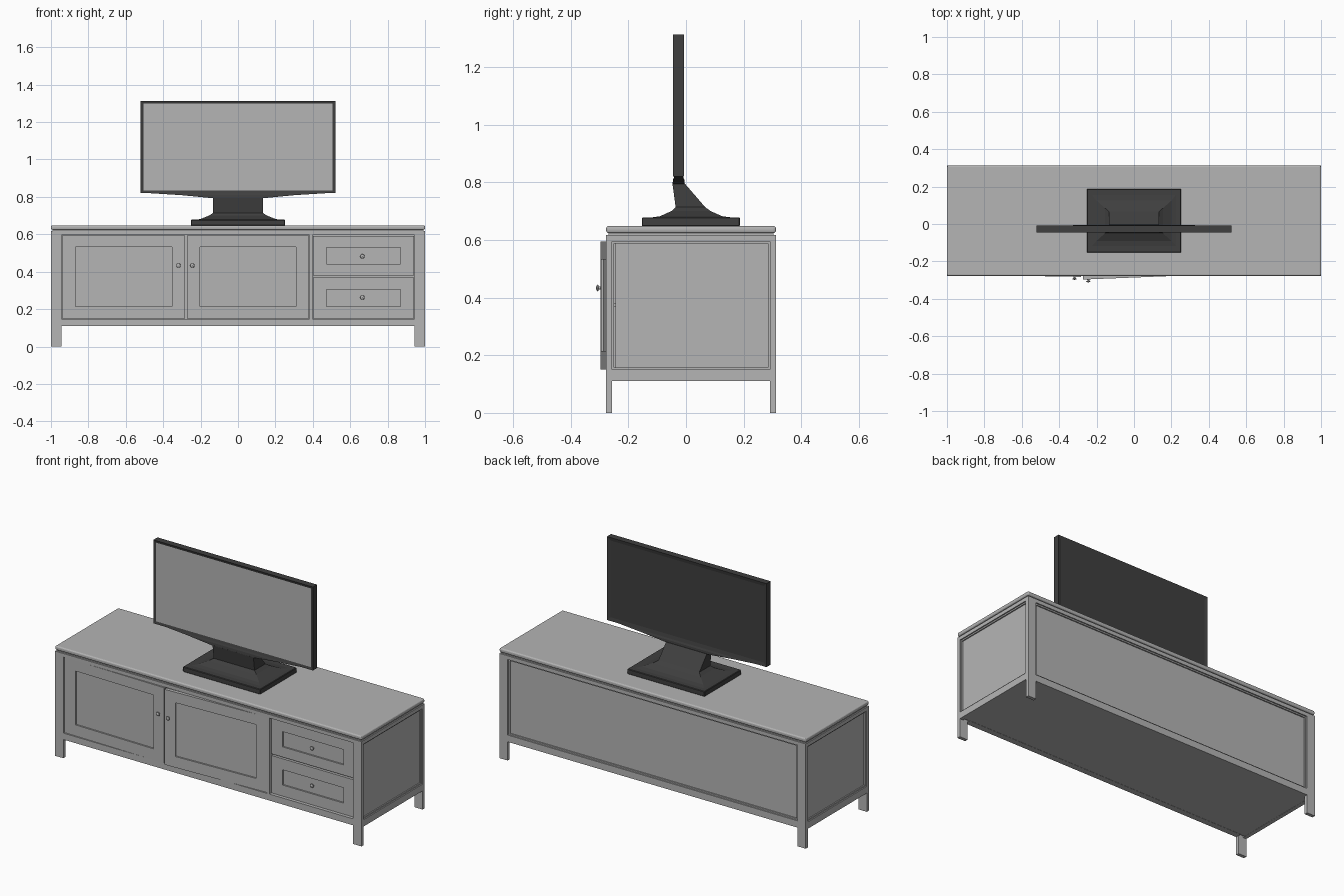
import bpy, bmesh, math
from mathutils import Matrix, Vector

if "Cube" in bpy.data.objects:
    bpy.data.objects.remove(bpy.data.objects["Cube"])


def material(name, v):
    m = bpy.data.materials.new(name)
    m.diffuse_color = (v, v, v, 1)
    m.use_nodes = True
    m.node_tree.nodes["Principled BSDF"].inputs["Base Color"].default_value = m.diffuse_color
    return m


GREY = material("light_grey", 0.46)
DARK = material("charcoal", 0.05)


def finish(name, bm, *mats):
    bmesh.ops.recalc_face_normals(bm, faces=bm.faces)
    me = bpy.data.meshes.new(name)
    bm.to_mesh(me)
    bm.free()
    for m in mats:
        me.materials.append(m)
    ob = bpy.data.objects.new(name, me)
    bpy.context.collection.objects.link(ob)
    return ob


def boxes(name, items, mat=GREY):
    """One object from boxes given as (x0, x1, y0, y1, z0, z1)."""
    bm = bmesh.new()
    for x0, x1, y0, y1, z0, z1 in items:
        mid = Matrix.Translation(((x0 + x1) / 2, (y0 + y1) / 2, (z0 + z1) / 2))
        size = Matrix.Diagonal((x1 - x0, y1 - y0, z1 - z0, 1))
        bmesh.ops.create_cube(bm, size=1, matrix=mid @ size)
    return finish(name, bm, mat)


def loft(name, rings, mat):
    """Rectangular sections (half width, y0, y1, z) joined bottom to top."""
    bm = bmesh.new()
    loops = [[bm.verts.new(p) for p in ((-h, a, z), (h, a, z), (h, b, z), (-h, b, z))]
             for h, a, b, z in rings]
    for lo, hi in zip(loops, loops[1:]):
        for i in range(4):
            j = (i + 1) % 4
            bm.faces.new((lo[i], lo[j], hi[j], hi[i]))
    bm.faces.new(loops[0])
    bm.faces.new(loops[-1])
    return finish(name, bm, mat)


def ring(a0, a1, z0, z1, wa, wb, wt):
    """Four rectangles (a0, a1, z0, z1) around an opening: sides, bottom, top."""
    return [(a0, a0 + wa, z0, z1), (a1 - wa, a1, z0, z1),
            (a0 + wa, a1 - wa, z0, z0 + wb), (a0 + wa, a1 - wa, z1 - wt, z1)]


F, B = -0.277, 0.312          # front and back of the cabinet
Z0, Z1 = 0.11, 0.617          # underside and top of the body

# Cabinet body, top board and shadow groove under it
boxes("cabinet_body", [(-0.985, 0.985, -0.245, B - 0.014, Z0 + 0.001, Z1)])
boxes("top_groove", [(-0.992, 0.992, F + 0.008, B - 0.008, Z1 - 0.002, 0.627)])
top = boxes("top_board", [(-1, 1, F, B, 0.624, 0.648)])
bev = top.modifiers.new("rounded_edge", "BEVEL")
bev.width, bev.segments = 0.008, 3

# Corner legs run the full height
for sx in (-1, 1):
    xs = sorted((sx * 0.999, sx * 0.945))
    for where, y0 in (("front", F), ("back", B - 0.02)):
        boxes(f"{where}_leg_{'left' if sx < 0 else 'right'}", [(*xs, y0, y0 + 0.02, 0, Z1)])

# Front rails and the post between doors and drawers
boxes("front_frame", [(-0.945, 0.945, F, -0.24, Z0, 0.148),
                      (-0.945, 0.945, F, -0.24, 0.596, Z1),
                      (0.382, 0.398, F, -0.24, 0.148, 0.596)])

# Side and back frames, each with a small stepped moulding
for sx in (-1, 1):
    rects = [(0.999, r) for r in ring(F + 0.001, B - 0.001, Z0, Z1, 0.02, 0.04, 0.022)]
    rects += [(0.992, r) for r in ring(F + 0.02, B - 0.02, 0.15, 0.595, 0.008, 0.008, 0.008)]
    boxes(f"side_frame_{'left' if sx < 0 else 'right'}",
          [(*sorted((sx * 0.975, sx * x)), *r) for x, r in rects])
rects = [(B, r) for r in ring(-0.945, 0.945, Z0, Z1, 0.001, 0.04, 0.022)]
rects += [(B - 0.007, r) for r in ring(-0.945, 0.945, 0.15, 0.595, 0.01, 0.008, 0.008)]
boxes("back_frame", [(r[0], r[1], B - 0.02, y, r[2], r[3]) for y, r in rects])


def knob(name, x, y, z):
    bm = bmesh.new()
    prof = [(0.006, 0), (0.005, 0.007), (0.012, 0.009), (0.0105, 0.013), (0, 0.017)]
    vs = [bm.verts.new((x + r, y - d, z)) for r, d in prof]
    es = [bm.edges.new(p) for p in zip(vs, vs[1:])]
    bmesh.ops.spin(bm, geom=vs + es, cent=(x, y, z), axis=(0, 1, 0),
                   angle=math.tau, steps=14)
    bmesh.ops.remove_doubles(bm, verts=bm.verts, dist=1e-5)
    return finish(name, bm, GREY)


def panel_front(name, x0, x1, z0, z1, y, kx, kz, rail_b, rail_t):
    """Door or drawer front: frame, recessed panel and knob."""
    rects = ring(x0, x1, z0, z1, 0.07, rail_b, rail_t)
    parts = [(r[0], r[1], y, y + 0.02, r[2], r[3]) for r in rects]
    parts.append((x0 + 0.06, x1 - 0.06, y + 0.009, y + 0.018, z0 + 0.03, z1 - 0.03))
    on_panel = x0 + 0.07 < kx < x1 - 0.07
    return [boxes(name, parts),
            knob(name + "_knob", kx, y + (0.009 if on_panel else 0), kz)]


# Two doors standing slightly ajar
for name, x0, x1, kx, hinge, ang in (("left_door", -0.94, -0.283, -0.318, -0.94, -0.018),
                                     ("right_door", -0.273, 0.38, -0.245, 0.38, 0.04)):
    pivot = Matrix.Translation((hinge, -0.271, 0))
    turn = pivot @ Matrix.Rotation(ang, 4, 'Z') @ pivot.inverted()
    for ob in panel_front(name, x0, x1, 0.15, 0.594, -0.271, kx, 0.433, 0.065, 0.062):
        ob.data.transform(turn)

# Two drawers set back in their opening
panel_front("upper_drawer", 0.402, 0.94, 0.38, 0.59, -0.261, 0.665, 0.482, 0.06, 0.06)
panel_front("lower_drawer", 0.402, 0.94, 0.15, 0.37, -0.261, 0.665, 0.262, 0.065, 0.065)

# Television: screen and rear panel inset into the housing
bm = bmesh.new()
bmesh.ops.create_cube(bm, size=1, matrix=Matrix.Translation((0, -0.026, 1.066))
                      @ Matrix.Diagonal((1.04, 0.038, 0.492, 1)))
bm.normal_update()
for f in [f for f in bm.faces if abs(f.normal.y) > 0.9]:
    front = f.normal.y < 0
    bmesh.ops.inset_region(bm, faces=[f], thickness=0.014 if front else 0.02,
                           depth=-0.004, use_even_offset=True)
    f.material_index = 0 if not front else 1
finish("television", bm, DARK, GREY)

# Tapered chin, flared neck and foot plate
loft("television_chin", [(0.135, -0.047, -0.005, 0.793), (0.30, -0.045, -0.006, 0.809),
                         (0.49, -0.040, -0.011, 0.821)], DARK)
loft("stand_neck", [(0.235, -0.13, 0.17, 0.676), (0.20, -0.09, 0.125, 0.682),
                    (0.155, -0.05, 0.085, 0.7), (0.133, -0.036, 0.066, 0.714),
                    (0.133, -0.047, -0.004, 0.795)], DARK)
foot = boxes("stand_foot", [(-0.252, 0.252, -0.153, 0.187, 0.647, 0.678)], DARK)
bev = foot.modifiers.new("soft_edge", "BEVEL")
bev.width, bev.segments = 0.003, 1
